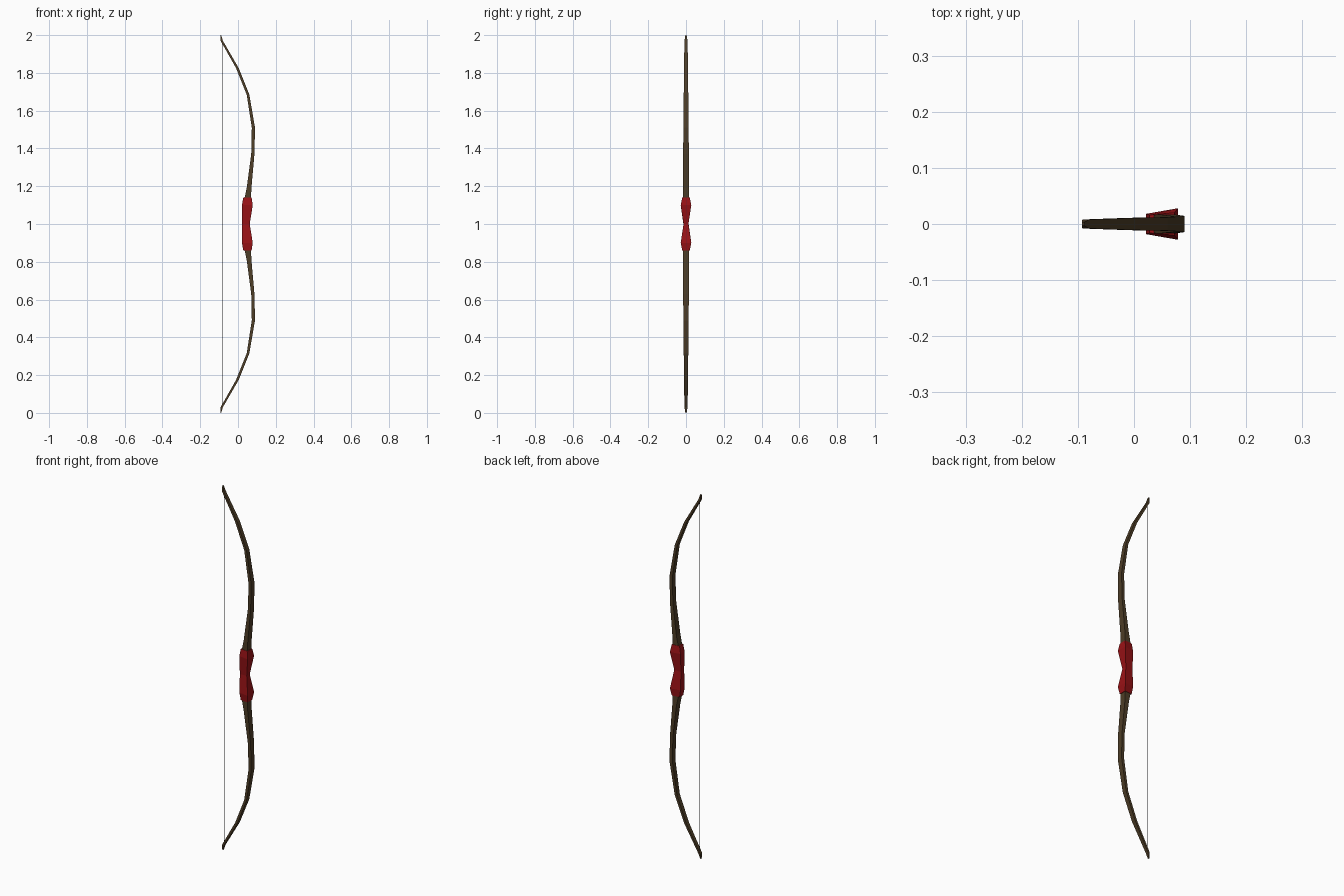
import bpy, bmesh

if "Cube" in bpy.data.objects:
    bpy.data.objects.remove(bpy.data.objects["Cube"])


def material(name, color):
    m = bpy.data.materials.new(name)
    m.diffuse_color = (*color, 1)
    m.use_nodes = True
    m.node_tree.nodes["Principled BSDF"].inputs["Base Color"].default_value = m.diffuse_color
    return m


def finish(bm, name, mat):
    bmesh.ops.recalc_face_normals(bm, faces=bm.faces)
    mesh = bpy.data.meshes.new(name)
    bm.to_mesh(mesh)
    bm.free()
    ob = bpy.data.objects.new(name, mesh)
    bpy.context.collection.objects.link(ob)
    mesh.materials.append(mat)
    return ob


def mirrored(half):
    # Reflect sections given from the middle (z = 1) upward
    return [(2 - s[0], *s[1:]) for s in reversed(half[1:])] + half


def loft(name, sections, mat):
    # Section: z, inner x, outer x, inner half width, outer half width
    bm = bmesh.new()
    rings = []
    for z, xi, xo, wi, wo in sections:
        rings.append([bm.verts.new(p) for p in
                      ((xi, -wi, z), (xo, -wo, z), (xo, wo, z), (xi, wi, z))])
    for a, b in zip(rings, rings[1:]):
        for i in range(4):
            j = (i + 1) % 4
            bm.faces.new((a[i], a[j], b[j], b[i]))
    bm.faces.new(rings[0])
    bm.faces.new(rings[-1])
    return finish(bm, name, mat)


wood = material("dark_wood", (0.075, 0.047, 0.02))
red = material("red_wrap", (0.32, 0.006, 0.008))
grey = material("string_grey", (0.08, 0.08, 0.09))

# Recurved bow stave
loft("bow_stave", mirrored([
    (1.00, 0.030, 0.055, 0.011, 0.011),
    (1.12, 0.031, 0.068, 0.016, 0.017),
    (1.19, 0.046, 0.071, 0.017, 0.017),
    (1.37, 0.070, 0.087, 0.014, 0.015),
    (1.51, 0.073, 0.090, 0.013, 0.014),
    (1.685, 0.046, 0.060, 0.012, 0.012),
    (1.825, -0.010, 0.004, 0.011, 0.011),
    (1.97, -0.092, -0.080, 0.008, 0.008),
    (2.00, -0.093, -0.089, 0.003, 0.003)]), wood)

# Waisted red grip
loft("grip", mirrored([
    (1.00, 0.021, 0.062, 0.014, 0.013),
    (1.10, 0.021, 0.078, 0.018, 0.028),
    (1.14, 0.028, 0.072, 0.016, 0.020)]), red)

# Taut bowstring
bm = bmesh.new()
bmesh.ops.create_cone(bm, cap_ends=True, segments=6, radius1=0.002,
                      radius2=0.002, depth=1.93)
bmesh.ops.translate(bm, verts=bm.verts, vec=(-0.083, 0, 1))
finish(bm, "bowstring", grey)
